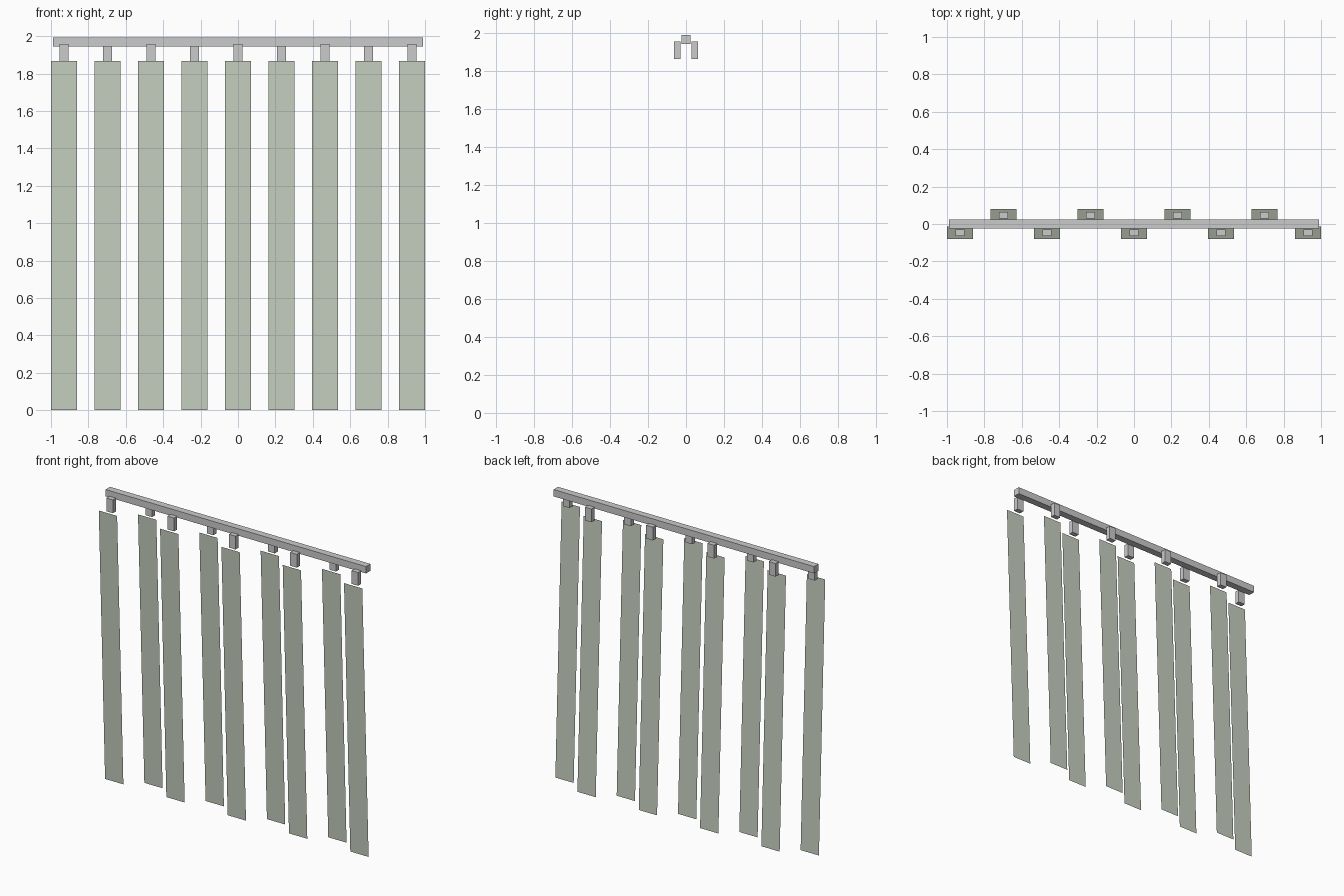
import bpy

if "Cube" in bpy.data.objects:
    bpy.data.objects.remove(bpy.data.objects["Cube"])

COUNT = 9
PITCH = 0.2325      # spacing between slats
SLAT_W = 0.139
SLAT_TOP = 1.866
ROW_Y = 0.0465      # distance of each slat row from the rail centre
LEAN = 0.034        # half of the slat's slant in y

slat_mat = bpy.data.materials.new("slat_green_grey")
slat_mat.diffuse_color = (0.58, 0.63, 0.54, 1)
slat_mat.use_nodes = True
slat_mat.node_tree.nodes["Principled BSDF"].inputs["Base Color"].default_value = slat_mat.diffuse_color


def box(name, centre, size):
    x, y, z = (s / 2 for s in size)
    verts = [(i * x, j * y, k * z) for k in (-1, 1) for j in (-1, 1) for i in (-1, 1)]
    faces = [(0, 2, 3, 1), (4, 5, 7, 6), (0, 1, 5, 4),
             (2, 6, 7, 3), (0, 4, 6, 2), (1, 3, 7, 5)]
    return mesh_object(name, verts, faces, centre)


def mesh_object(name, verts, faces, location):
    mesh = bpy.data.meshes.new(name)
    mesh.from_pydata(verts, [], faces)
    obj = bpy.data.objects.new(name, mesh)
    obj.location = location
    bpy.context.collection.objects.link(obj)
    return obj


# Head rail
box("head_rail", (0, 0, 1.968), (1.976, 0.048, 0.047))

for i in range(COUNT):
    x = (i - (COUNT - 1) / 2) * PITCH
    y = -ROW_Y if i % 2 == 0 else ROW_Y   # alternate front and back rows

    # Hanger clip beside the rail
    box(f"hanger_{i + 1}", (x, y, (SLAT_TOP + 1.957) / 2),
        (0.05, 0.033, 1.957 - SLAT_TOP))

    # Thin hanging slat, top leaning to the front
    w = SLAT_W / 2
    slat = mesh_object(f"slat_{i + 1}",
                       [(-w, LEAN, 0), (w, LEAN, 0),
                        (w, -LEAN, SLAT_TOP), (-w, -LEAN, SLAT_TOP)],
                       [(0, 1, 2, 3)], (x, y, 0))
    slat.data.materials.append(slat_mat)
